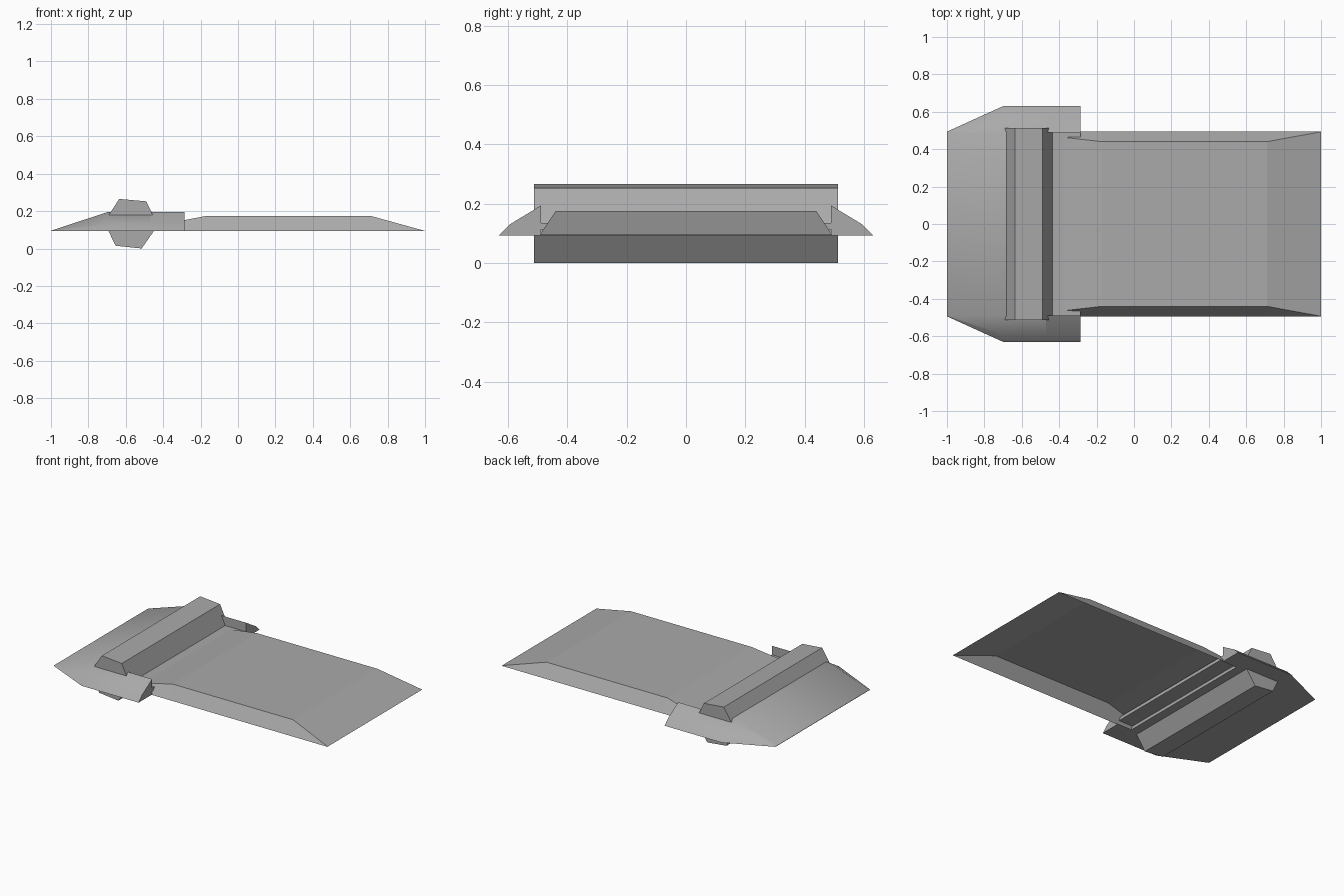
import bpy, bmesh

cube = bpy.data.objects.get("Cube")
if cube:
    bpy.data.objects.remove(cube, do_unlink=True)

BASE = 0.093    # underside of tongue and head
FLOOR = 0.135   # floor between the wings

grey = bpy.data.materials.new("plain grey")
grey.use_nodes = True
COLOUR = (0.4, 0.4, 0.4, 1)
grey.diffuse_color = COLOUR
grey.node_tree.nodes["Principled BSDF"].inputs["Base Color"].default_value = COLOUR


def loft(name, rings, solid=True):
    """Join rings of points into a capped solid, or open strips into a sheet."""
    bm = bmesh.new()
    loops = [[bm.verts.new(p) for p in r] for r in rings]
    count = len(rings[0])
    for a, b in zip(loops, loops[1:]):
        for i in range(count if solid else count - 1):
            j = (i + 1) % count
            bm.faces.new((a[i], a[j], b[j], b[i]))
    if solid:
        bm.faces.new(loops[0])
        bm.faces.new(loops[-1])
        bmesh.ops.recalc_face_normals(bm, faces=bm.faces)
    mesh = bpy.data.meshes.new(name)
    bm.to_mesh(mesh)
    bm.free()
    mesh.materials.append(grey)
    ob = bpy.data.objects.new(name, mesh)
    bpy.context.collection.objects.link(ob)
    return ob


def mirrored(x, half):
    """Section across the model from half its outline, bottom to top."""
    return [(x, y, z) for y, z in half] + [(x, -y, z) for y, z in reversed(half)]


def extrude_y(name, profile, half_width):
    return loft(name, [[(x, y, z) for x, z in profile]
                       for y in (-half_width, half_width)])


def slab(name, x0, x1, z0, z1, half_width):
    return extrude_y(name, [(x0, z0), (x1, z0), (x1, z1), (x0, z1)], half_width)


# Hollow tapered tongue with bevelled sides, open underneath
loft("tongue", [
    mirrored(-0.39, [(0.494, BASE), (0.465, 0.132)]),
    mirrored(-0.17, [(0.494, BASE), (0.44, 0.174)]),
    mirrored(0.71, [(0.494, BASE), (0.44, 0.174)]),
    mirrored(1.0, [(0.494, BASE), (0.493, BASE + 0.001)]),
], solid=False)

# Stepped floor between the wings
slab("upper_floor", -0.5, -0.285, 0.113, FLOOR, 0.494)
slab("lower_floor", -0.5, -0.39, BASE, 0.12, 0.494)

# Sloped head block with flared sides
flare = [(0.63, BASE), (0.592, 0.131), (0.488, 0.194)]
head = loft("head", [
    mirrored(-1.0, [(0.494, BASE), (0.493, BASE + 0.001), (0.488, BASE + 0.002)]),
    mirrored(-0.7, flare),
    mirrored(-0.47, flare),
])

# Side wings reaching forward past the crossbar
wings = []
for side, name in ((1, "left_wing"), (-1, "right_wing")):
    outline = [(0.488, BASE)] + flare
    wings.append(loft(name, [[(x, side * y, z) for y, z in outline]
                             for x in (-0.47, -0.285)]))

# Crossbar: one raised ridge above the head and one below
extrude_y("upper_crossbar", [(-0.692, 0.178), (-0.635, 0.265), (-0.49, 0.252),
                             (-0.455, 0.178)], 0.513)
extrude_y("upper_crossbar_root", [(-0.703, 0.16), (-0.692, 0.178), (-0.455, 0.178),
                                  (-0.435, FLOOR), (-0.6, 0.12)], 0.488)
extrude_y("lower_crossbar", [(-0.692, BASE), (-0.655, 0.015), (-0.515, 0.0),
                             (-0.45, BASE), (-0.46, 0.11), (-0.68, 0.11)], 0.513)

# Soft blend over the head and wings
bpy.ops.object.select_all(action="DESELECT")
for part in [head] + wings:
    part.select_set(True)
bpy.context.view_layer.objects.active = head
bpy.ops.object.shade_smooth_by_angle(angle=0.7)
